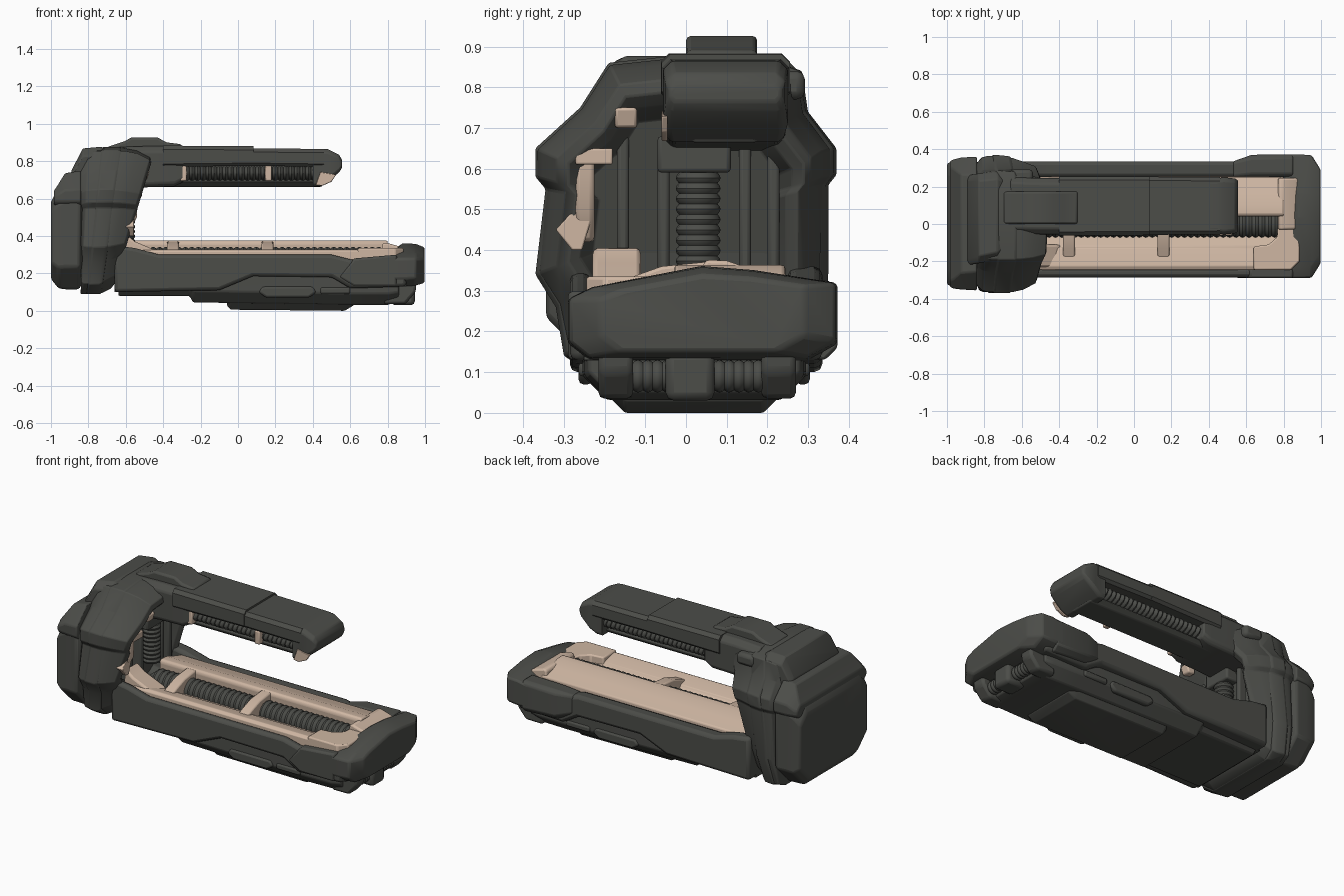
import bpy, bmesh, math
from mathutils import Vector


def material(name, col):
    m = bpy.data.materials.new(name)
    m.diffuse_color = (*col, 1)
    return m


DARK = material("dark_gunmetal", (0.072, 0.074, 0.066))
TAN = material("pale_tan", (0.62, 0.47, 0.365))


def rings(name, loops, mat=DARK, bevel=0.0):
    """Skin a list of equal-length closed loops and cap both ends."""
    bm = bmesh.new()
    vs = [[bm.verts.new(p) for p in loop] for loop in loops]
    n = len(vs[0])
    for a, b in zip(vs, vs[1:]):
        for i in range(n):
            j = (i + 1) % n
            bm.faces.new((a[i], a[j], b[j], b[i]))
    bm.faces.new(vs[0])
    bm.faces.new(vs[-1])
    bmesh.ops.recalc_face_normals(bm, faces=bm.faces)
    me = bpy.data.meshes.new(name)
    bm.to_mesh(me)
    bm.free()
    me.materials.append(mat)
    ob = bpy.data.objects.new(name, me)
    bpy.context.collection.objects.link(ob)
    if bevel:
        mod = ob.modifiers.new("edge_bevel", 'BEVEL')
        mod.width, mod.segments, mod.limit_method = bevel, 2, 'ANGLE'
    return ob


def side(name, prof, y0, y1, mat=DARK, bevel=0.012):
    """Side profile (x, z) extruded across y."""
    return rings(name, [[(x, y, z) for x, z in prof] for y in (y0, y1)], mat, bevel)


def along(name, prof, x0, x1, mat=DARK, bevel=0.008):
    """Cross-section (y, z) extruded along x."""
    return rings(name, [[(x, y, z) for y, z in prof] for x in (x0, x1)], mat, bevel)


def box(name, x0, x1, y0, y1, z0, z1, mat=DARK, bevel=0.01):
    return side(name, [(x0, z0), (x1, z0), (x1, z1), (x0, z1)], y0, y1, mat, bevel)


def octos(name, sections, bevel=0.0):
    """Loft of octagons: x, y0, y1, z0, z1, top cut, bottom cut."""
    return rings(name, [[(x, y0 + cb, z0), (x, y1 - cb, z0), (x, y1, z0 + cb), (x, y1, z1 - ct),
                         (x, y1 - ct, z1), (x, y0 + ct, z1), (x, y0, z1 - ct), (x, y0, z0 + cb)]
                        for x, y0, y1, z0, z1, ct, cb in sections], DARK, bevel)


def coil(name, start, axis, length, ra, rb, ribs):
    """Ribbed hose; ra and rb are its two cross radii."""
    k = "xyz".index(axis)
    o = [i for i in range(3) if i != k]
    loops = []
    for s in range(ribs * 4 + 1):
        f = 0.86 + 0.14 * abs(math.sin(math.pi * s / 4))
        loop = []
        for i in range(16):
            a = 2 * math.pi * i / 16
            p = Vector(start)
            p[k] += length * s / (ribs * 4)
            p[o[0]] += ra * f * math.cos(a)
            p[o[1]] += rb * f * math.sin(a)
            loop.append(p)
        loops.append(loop)
    return rings(name, loops)


# Rear cap of the head with its overhanging lid
octos("rear_cap", [(-1.0, -.325, .325, .17, .58, .06, .09), (-.96, -.338, .338, .12, .66, .09, .11),
                   (-.92, -.34, .345, .115, .72, .13, .12), (-.85, -.345, .35, .115, .74, .13, .12),
                   (-.83, -.31, .32, .15, .74, .13, .13)], .012)
octos("rear_cap_lid", [(-.985, -.335, .335, .565, .64, .03, .02),
                       (-.965, -.345, .345, .565, .67, .05, .02),
                       (-.925, -.35, .355, .565, .735, .09, .02),
                       (-.84, -.355, .36, .565, .75, .10, .02)], .008)

# Collar frame, leaning forward toward the top, with a recess facing the arms
outline = [(-.22, .06), (.25, .06), (.31, .11), (.35, .27), (.35, .56), (.37, .585), (.37, .65),
           (.30, .74), (.285, .84), (.18, .875), (-.05, .875), (-.19, .86), (-.26, .75),
           (-.37, .65), (-.37, .58), (-.345, .55), (-.37, .34), (-.32, .26), (-.30, .14)]


def frame(x, s, lean, back=1.0):
    return [(x + lean * (.48 + s * (z - .48) - .5), y * s * (back if y > 0 else 1),
             max(.09, .48 + s * (z - .48))) for y, z in outline]


rings("collar_frame", [frame(-.84, .88, 0), frame(-.82, .96, .05), frame(-.79, .985, .1),
                       frame(-.68, .985, .2, .97), frame(-.63, .95, .26, .95),
                       frame(-.565, .86, .3, .97), frame(-.55, .78, .3), frame(-.57, .70, .3),
                       frame(-.66, .62, .25)], bevel=.008)
rings("collar_ridge", [frame(-.775, .97, .1), frame(-.76, 1.0, .1),
                       frame(-.69, 1.0, .15, .98), frame(-.67, .97, .15, .97)], bevel=.005)

# Raised panels on the head top
octos("head_top_panel", [(-.89, -.22, .26, .6, .75, .03, .01), (-.83, -.21, .27, .6, .868, .04, .01),
                         (-.73, -.19, .28, .6, .877, .04, .01),
                         (-.69, -.17, .27, .6, .85, .04, .01)], .01)
side("crown_block", [(-.72, .8), (-.70, .875), (-.61, .905), (-.57, .926), (-.43, .926),
                     (-.38, .9), (-.30, .89), (-.30, .8)], 0, .175)
box("crown_back_knob", -.66, -.54, .2, .292, .77, .84, bevel=.02)

# Recess details: vertical hose, side channels and pale trim
coil("vertical_hose", (-.605, .03, .36), 'z', .23, .055, .055, 9)
box("recess_header", -.70, -.56, -.07, .11, .59, .68)
for y in (-.17, -.07, .13, .2):
    box("recess_channel", -.68, -.605, y, y + .03, .3, .68)
side("recess_trim", [(-.64, .42), (-.585, .42), (-.54, .50), (-.535, .645), (-.58, .65)],
     -.272, -.225, TAN)
box("recess_trim_top", -.56, -.512, -.272, -.18, .61, .65, TAN, .005)
along("recess_trim_foot", [(-.225, .54), (-.265, .51), (-.32, .45), (-.28, .40), (-.255, .40),
                           (-.225, .5)], -.60, -.556, TAN, .004)
side("recess_trim_corner", [(-.53, .70), (-.487, .70), (-.472, .75), (-.53, .75)],
     -.175, -.12, TAN, .008)
side("inner_wedge", [(-.62, .28), (-.38, .28), (-.42, .315), (-.55, .37), (-.60, .41)],
     -.23, -.11, TAN)

# Upper arm: root, two-stage hood, nose and lower rail
octos("upper_arm_root", [(-.66, -.05, .25, .64, .875, .03, .02), (-.5, -.055, .245, .66, .88, .03, .02),
                         (-.34, -.055, .245, .665, .88, .03, .02),
                         (-.29, -.05, .24, .69, .88, .03, .02)], .008)
octos("upper_hood_rear", [(-.4, -.062, .255, .77, .883, .02, .015),
                          (.084, -.06, .255, .775, .88, .02, .015)])
octos("upper_hood_front", [(.084, -.058, .253, .775, .869, .02, .015),
                           (.46, -.056, .25, .77, .865, .02, .015)])
octos("upper_nose", [(.40, -.05, .243, .665, .866, .02, .015), (.44, -.05, .243, .665, .866, .02, .015),
                     (.48, -.056, .25, .69, .864, .02, .015), (.54, -.05, .243, .74, .835, .02, .015),
                     (.557, -.04, .232, .765, .805, .012, .012)], .006)
along("upper_lower_rail", [(-.01, .69), (.02, .663), (.17, .663), (.2, .69)], -.42, .45)
box("upper_core", -.4, .45, .03, .16, .68, .8)
coil("upper_hose", (-.29, .095, .735), 'x', .71, .135, .046, 24)
for x in (-.31, .145):
    box("upper_hose_clip", x, x + .035, -.05, -.01, .695, .775, TAN, .006)
side("upper_nose_trim", [(.415, .672), (.45, .668), (.50, .69), (.525, .728), (.44, .742)],
     -.06, -.045, TAN, .003)

# Lower arm: waisted side rails with a sunken floor between them
shell = [(-.66, .10), (-.10, .11), (.08, .185), (.50, .18), (.60, .12), (.90, .13),
         (.90, .27), (.60, .275), (.50, .30), (-.42, .30), (-.55, .335), (-.66, .35)]
side("lower_rail_front", shell, -.285, -.235, bevel=.018)
side("lower_rail_back", [(x, z + .012 if z > .25 else z) for x, z in shell], .25, .335, bevel=.02)
side("lower_floor", [(x, min(z, .235)) for x, z in shell], -.25, .27, bevel=0)


def end_section(x, y0, y1, zb, f):
    """Roofed section of the end block; f raises its ridge."""
    return [(x, y0 + .05, zb), (x, y1 - .07, zb), (x, y1, zb + .04), (x, y1, .30 + .02 * f),
            (x, .16, .29 + .065 * f), (x, .04, .29 + .075 * f),
            (x, y0 + .06, .29 + .02 * f), (x, y0, .28), (x, y0, zb + .04)]


rings("end_block", [end_section(.80, -.29, .372, .13, .15), end_section(.88, -.29, .372, .13, .95),
                    end_section(.95, -.287, .368, .135, .9),
                    end_section(.998, -.21, .29, .15, .65)], bevel=.01)
side("end_cheek_front", [(.54, .18), (.62, .13), (.85, .13), (.85, .30), (.62, .28)], -.29, -.235)
octos("end_cheek_back", [(.53, .25, .335, .18, .305, .01, .02), (.63, .25, .37, .14, .32, .02, .03),
                         (.85, .25, .372, .13, .325, .02, .03)], .008)
octos("undertray", [(-.64, -.26, .29, .08, .24, .02, .05), (-.26, -.26, .29, .08, .24, .02, .05),
                    (-.24, -.255, .295, .045, .24, .02, .06), (.62, -.255, .295, .032, .24, .02, .06),
                    (.80, -.25, .29, .032, .24, .02, .06),
                    (.86, -.24, .28, .05, .24, .02, .05)], .008)
octos("belly_plate", [(-.06, -.18, .22, .03, .12, .02, .03), (-.04, -.21, .25, .006, .13, .02, .06),
                      (.57, -.21, .25, 0, .13, .02, .06), (.62, -.18, .22, .03, .12, .02, .03)], .006)
for y0 in (-.264, .269):
    side("belly_side_pad", [(.11, .10), (.15, .07), (.38, .07), (.42, .10), (.40, .13),
                            (.13, .13)], y0, y0 + .035)
    box("flank_rib", .44, .60, y0, y0 + .035, .09, .125)
for y0 in (-.215, .185):
    side("end_corner_foot", [(.78, .035), (.895, .035), (.95, .10), (.955, .16), (.78, .16)],
         y0, y0 + .085, bevel=.015)
box("end_chin", .82, .945, -.05, .07, .03, .15, bevel=.02)
for y in (-.13, .07):
    coil("chin_hose", (.885, y, .09), 'y', .12, .04, .04, 5)

# Bed of the lower arm: pale liner sloping down to a long hose
along("bed_front_strip", [(-.245, .22), (-.245, .318), (-.225, .328), (-.19, .322), (-.13, .305),
                          (-.12, .292), (-.055, .27), (-.055, .22)], -.54, .80, TAN, .004)
along("bed_back_cover", [(.05, .22), (.04, .36), (.05, .376), (.10, .374), (.17, .35), (.252, .325),
                         (.255, .22)], -.56, .80, TAN)
side("bed_end_ramp", [(.765, .22), (.885, .22), (.885, .33), (.86, .345), (.79, .365),
                      (.77, .358)], -.03, .245, TAN)
rings("bed_end_corner", [[(.64, -.12, z), (.64, -.245, z), (.84, -.245, z), (.885, -.20, z),
                          (.885, 0, z), (.77, 0, z), (.765, -.07, z), (.72, -.11, z)]
                         for z in (.22, .335)], TAN, .008)
coil("bed_hose", (-.54, -.003, .272), 'x', 1.31, .07, .07, 38)
for x in (-.38, .125):
    along("bed_hose_clip", [(-.19, .31), (-.13, .335), (-.06, .36), (.06, .372), (.06, .25),
                            (-.19, .25)], x, x + .065, TAN)

# Smooth shading with sharp creases kept
for ob in bpy.context.scene.objects:
    ob.select_set(True)
    bpy.context.view_layer.objects.active = ob
bpy.ops.object.shade_smooth_by_angle(angle=math.radians(32))
